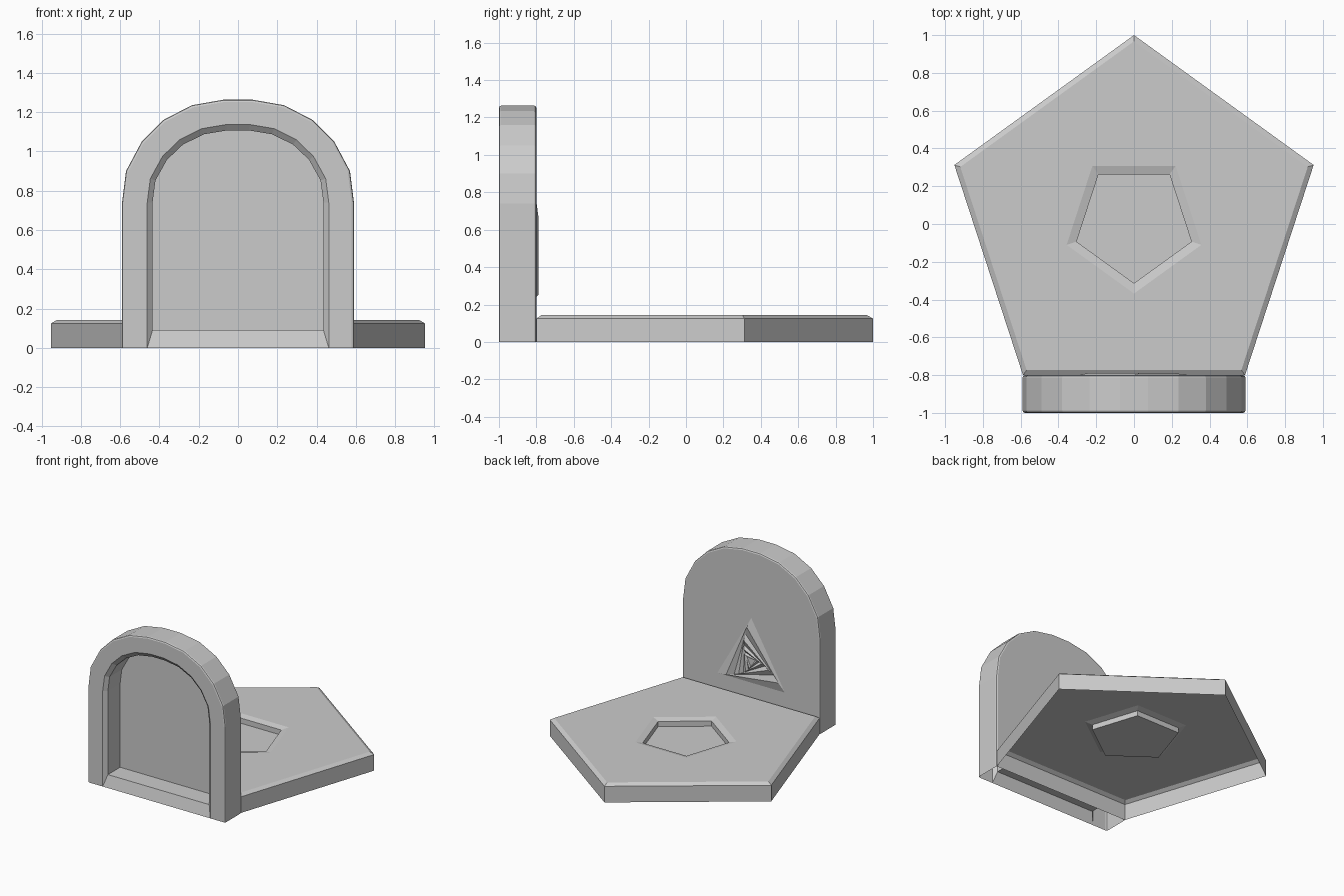
import bpy, bmesh
from math import sin, cos, radians, pi

if "Cube" in bpy.data.objects:
    bpy.data.objects.remove(bpy.data.objects["Cube"])


def skin(bm, loops, closed=True):
    """Join successive point loops with quads; returns the vertex loops."""
    rows = [[p if isinstance(p, bmesh.types.BMVert) else bm.verts.new(p) for p in l]
            for l in loops]
    for a, b in zip(rows, rows[1:]):
        n = len(a)
        for i in range(n if closed else n - 1):
            j = (i + 1) % n
            bm.faces.new((a[i], a[j], b[j], b[i]))
    return rows


def finish(bm, name):
    bmesh.ops.recalc_face_normals(bm, faces=bm.faces)
    mesh = bpy.data.meshes.new(name)
    bm.to_mesh(mesh)
    bm.free()
    obj = bpy.data.objects.new(name, mesh)
    bpy.context.collection.objects.link(obj)
    return obj


def pentagon(r, z, start):
    return [(r * cos(radians(start) + k * 2 * pi / 5),
             0.995 * r * sin(radians(start) + k * 2 * pi / 5) + 0.005, z)
            for k in range(5)]


# Pentagonal slab: open-bottomed shell with a sunken inverted pentagon
bm = bmesh.new()
rows = skin(bm, [
    pentagon(1.0, 0.0, 90), pentagon(1.0, 0.125, 90), pentagon(0.967, 0.143, 90),
    pentagon(0.375, 0.143, 126), pentagon(0.32, 0.13, 126), pentagon(0.32, 0.09, 126)])
bm.faces.new(rows[-1])
finish(bm, "pentagon_base")

# Arched panel: hollow shell with a deep front niche
HALF = [(0.59, 0.0), (0.59, 0.74), (0.57, 0.90), (0.49, 1.05),
        (0.38, 1.16), (0.235, 1.235), (0.075, 1.263)]
SPRING = 0.74


def arch(width, top, y, bottom=0.0):
    """Arch outline scaled to a half width and top height."""
    sx, sz = width / 0.59, (top - SPRING) / (1.263 - SPRING)
    half = [(x * sx, bottom if z == 0 else SPRING + (z - SPRING) * sz) for x, z in HALF]
    return [(x, y, z) for x, z in half] + [(-x, y, z) for x, z in reversed(half)]


bm = bmesh.new()
rows = skin(bm, [
    arch(0.578, 1.251, -0.80), arch(0.587, 1.26, -0.804), arch(0.59, 1.263, -0.812),
    arch(0.59, 1.263, -0.988), arch(0.587, 1.26, -0.996), arch(0.578, 1.251, -1.0),
    arch(0.462, 1.137, -1.0)], closed=False)
bm.faces.new(rows[0])
niche = skin(bm, [rows[-1], arch(0.435, 1.107, -0.975, 0.09),
                  arch(0.435, 1.107, -0.825, 0.09)])
bm.faces.new(niche[-1])
finish(bm, "arched_panel")

# Spiral relief of shrinking, turning triangles on the back of the panel
def triangle(r, turn, y):
    return [(r * sin(turn + k * 2 * pi / 3), y, 0.41 + r * cos(turn + k * 2 * pi / 3))
            for k in range(3)]


loops, r, turn = [], 0.335, 0.0
for k in range(9):
    loops.append(triangle(r, turn, -0.789 if k % 2 else -0.7995))
    r *= 0.78
    turn += radians(7)
bm = bmesh.new()
rows = skin(bm, loops)
bm.faces.new(rows[-1])
finish(bm, "spiral_triangle_relief")
